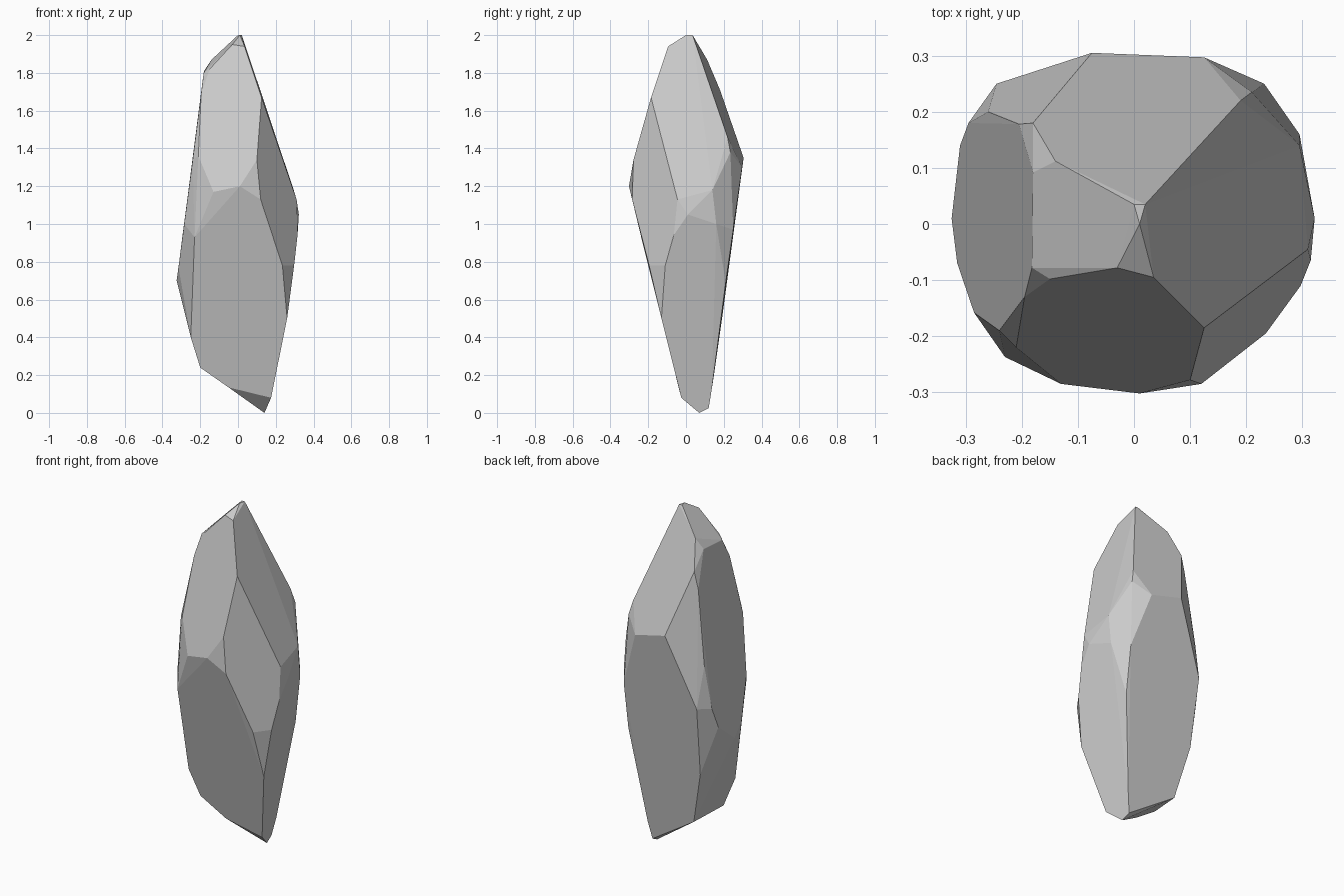
import bpy, bmesh, math

# Corner points of the faceted shard, from the crown down to the foot
crown = [(.02, .035, 2), (0, .035, 2), (.01, 0, 2), (.035, -.095, 1.94),
         (-.03, -.078, 1.95), (-.15, -.098, 1.82), (-.182, -.078, 1.8),
         (-.18, .092, 1.81), (-.14, .112, 1.87)]
shoulder = [(.125, -.185, 1.67), (-.195, -.13, 1.69), (-.18, .18, 1.71),
            (-.205, .178, 1.61), (.19, .22, 1.46), (.21, .235, 1.38),
            (.10, -.278, 1.34), (-.21, -.22, 1.36), (-.24, -.19, 1.34),
            (.125, .297, 1.3), (-.075, .305, 1.35)]
girdle = [(.01, -.302, 1.2), (-.13, -.285, 1.17), (.12, -.285, 1.13),
          (.295, .14, 1.18), (.31, -.045, 1.13), (.322, .01, 1.05),
          (.315, -.065, .94), (.295, .16, 1.0), (.232, .25, .97),
          (-.285, -.158, 1.0), (-.23, -.237, .93), (-.26, .2, 1.18),
          (-.245, .25, .94), (-.295, .18, .93)]
lower = [(-.31, .14, .81), (-.325, .01, .7), (-.315, -.07, .77),
         (.235, -.195, .78), (.297, -.11, .78), (.23, .21, .69),
         (-.23, .195, .53), (.26, -.13, .5), (-.25, -.104, .4)]
foot = [(-.2, -.065, .24), (-.156, .15, .213), (-.05, -.039, .135),
        (.155, .137, .13), (.175, -.025, .08), (.135, .12, .025), (.14, .07, 0)]

# Convex hull of the corners, nearly coplanar triangles merged to flat facets
bm = bmesh.new()
for co in crown + shoulder + girdle + lower + foot:
    bm.verts.new(co)
hull = bmesh.ops.convex_hull(bm, input=bm.verts[:])
loose = [v for v in bm.verts if not v.link_faces]
bmesh.ops.delete(bm, geom=loose, context='VERTS')
bmesh.ops.dissolve_limit(bm, angle_limit=math.radians(4),
                         verts=bm.verts[:], edges=bm.edges[:])
bmesh.ops.recalc_face_normals(bm, faces=bm.faces[:])

mesh = bpy.data.meshes.new("crystal_shard")
bm.to_mesh(mesh)
bm.free()
bpy.context.collection.objects.link(bpy.data.objects.new("crystal_shard", mesh))
